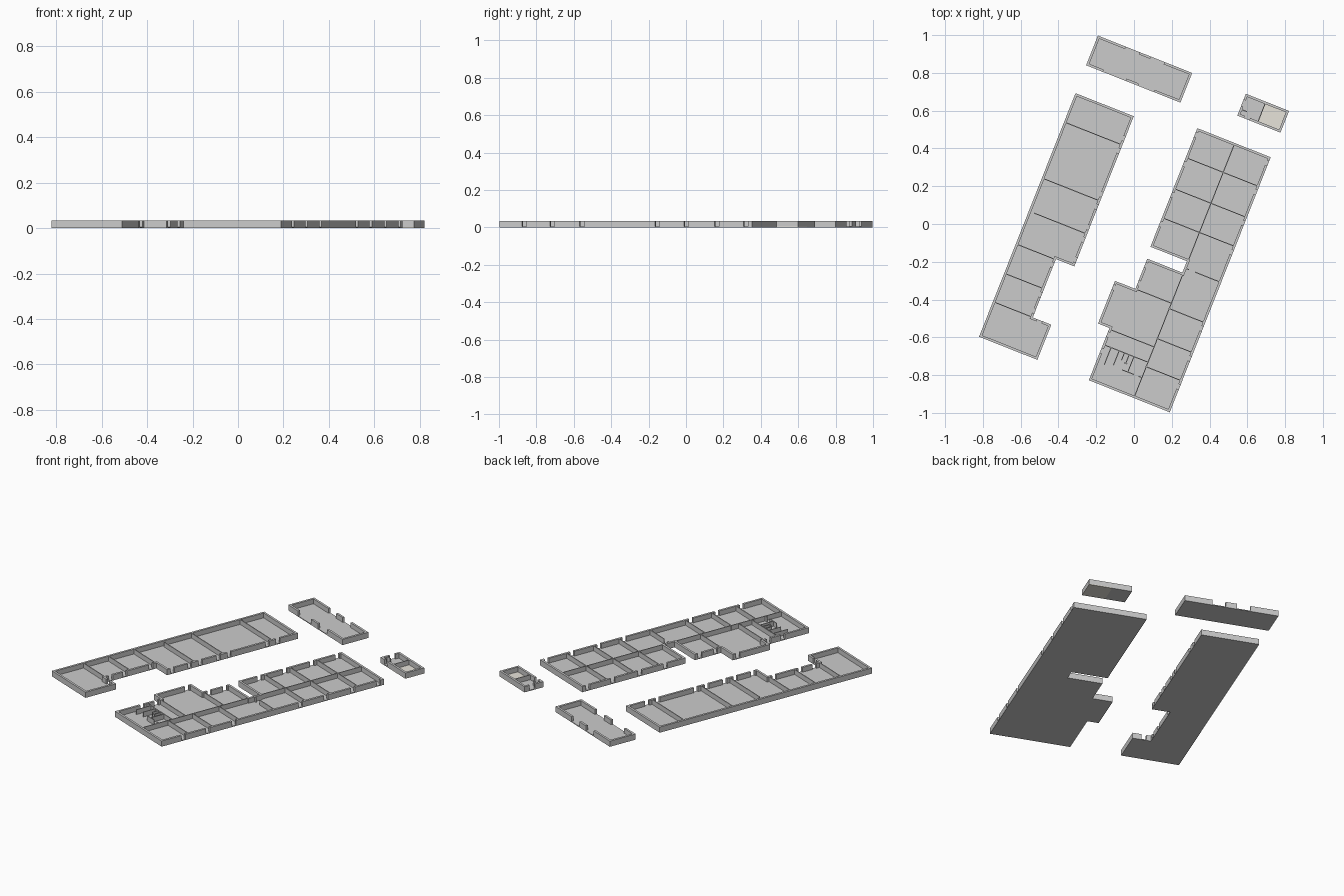
import bpy, bmesh, math
from mathutils import Vector

if "Cube" in bpy.data.objects:
    bpy.data.objects.remove(bpy.data.objects["Cube"])

ANGLE = math.radians(-21.6)   # whole campus is turned in plan
FLOOR, TOP = 0.005, 0.034
OUT, INN = 0.013, 0.005       # outer / inner wall thickness


def prism(bm, pts, z0, z1):
    low = [bm.verts.new((x, y, z0)) for x, y in pts]
    high = [bm.verts.new((x, y, z1)) for x, y in pts]
    n = len(pts)
    bm.faces.new(low[::-1])
    bm.faces.new(high)
    for i in range(n):
        bm.faces.new((low[i], low[(i + 1) % n], high[(i + 1) % n], high[i]))


def finish(bm, name, color=None):
    bmesh.ops.recalc_face_normals(bm, faces=bm.faces)
    me = bpy.data.meshes.new(name)
    bm.to_mesh(me)
    bm.free()
    ob = bpy.data.objects.new(name, me)
    bpy.context.collection.objects.link(ob)
    ob.rotation_euler.z = ANGLE
    if color:
        mat = bpy.data.materials.new(name + "_paint")
        mat.diffuse_color = color
        mat.use_nodes = True
        mat.node_tree.nodes["Principled BSDF"].inputs["Base Color"].default_value = mat.diffuse_color
        me.materials.append(mat)
    return ob


def slab(name, pts, color=None):
    bm = bmesh.new()
    prism(bm, pts, 0, FLOOR)
    finish(bm, name, color)


def outer_walls(name, pts, gaps):
    """Mitred wall ring inside a counter-clockwise outline.
    gaps: edge index -> list of (lo, hi) along that edge's own axis."""
    bm = bmesh.new()
    n = len(pts)
    P = [Vector(p) for p in pts]
    normals = []
    for i in range(n):
        d = (P[(i + 1) % n] - P[i]).normalized()
        normals.append(Vector((-d.y, d.x)))
    inner = [P[i] + OUT * (normals[i - 1] + normals[i]) for i in range(n)]
    for i in range(n):
        a, b = P[i], P[(i + 1) % n]
        ax = 0 if abs(b.x - a.x) > abs(b.y - a.y) else 1
        s = 1 if b[ax] > a[ax] else -1
        start, start_in = a, inner[i]
        for g in sorted(gaps.get(i, []), key=lambda g: s * g[0]):
            near, far = (g if s > 0 else g[::-1])
            p, q = a.copy(), a.copy()
            p[ax], q[ax] = near, far
            prism(bm, [start, p, p + OUT * normals[i], start_in], FLOOR, TOP)
            start, start_in = q, q + OUT * normals[i]
        prism(bm, [start, b, inner[(i + 1) % n], start_in], FLOOR, TOP)
    finish(bm, name)


def partitions(name, across=(), along=()):
    """across: (v, u0, u1) walls; along: (u, v0, v1) walls."""
    bm = bmesh.new()
    h = INN / 2
    for v, a, b in across:
        prism(bm, [(a, v - h), (b, v - h), (b, v + h), (a, v + h)], FLOOR, TOP)
    for u, a, b in along:
        prism(bm, [(u - h, a), (u + h, a), (u + h, b), (u - h, b)], FLOOR, TOP)
    finish(bm, name)


def doors(walls, shift=-0.035, w=0.026):
    return [(v + shift - w / 2, v + shift + w / 2) for v in walls]


# West block
west = [(-.543, -.857), (-.211, -.857), (-.211, -.657), (-.316, -.657),
        (-.316, -.325), (-.211, -.325), (-.211, .53), (-.543, .53)]
slab("west_floor", west)
outer_walls("west_outer_walls", west, {
    2: [(-.29, -.262)],
    3: doors([-.495, -.325]) + doors([-.657], .035),
    5: doors([.366, .047, -.141]) + doors([.366, .047, -.141, -.325], .035)})
partitions("west_partitions", across=[
    (.366, -.53, -.224), (.047, -.53, -.224), (-.141, -.513, -.224),
    (-.328, -.53, -.316), (-.495, -.53, -.329), (-.657, -.53, -.329)])

# East block
east = [(.082, -.857), (.543, -.857), (.543, .595), (.125, .595), (.125, -.08),
        (.333, -.08), (.333, -.145), (.133, -.145), (.133, -.317), (.017, -.317),
        (.017, -.56), (.082, -.56)]
slab("east_floor", east)
outer_walls("east_outer_walls", east, {
    1: doors([-.679, -.519, -.348, .086, .252, .428, .594]),
    3: doors([.594, .428, .252, .086]),
    7: doors([-.145]) + doors([-.317], .035),
    9: doors([-.317]),
    11: doors([-.56, -.653])})
partitions("east_partitions", across=[
    *[(v, .138, .53) for v in (.428, .252, .086)],
    (-.118, .335, .36), (-.118, .394, .53),
    *[(v, .335, .53) for v in (-.348, -.519, -.679)],
    (-.317, .133, .335), (-.566, .082, .335), (-.653, .095, .335)],
    along=[(.3385, -.844, .582)])

# Washroom stalls in the east block
partitions("washroom_stalls",
           across=[(-.741, .225, .294), (-.741, .318, .335), (-.702, .222, .24)],
           along=[(.128, -.75, -.655), (.174, -.735, -.655), (.204, -.695, -.655),
                  (.231, -.702, -.655), (.258, -.741, -.655)])

# North hall with wide openings
hall = [(-.545, .688), (-.008, .688), (-.008, .857), (-.545, .857)]
slab("hall_floor", hall)
outer_walls("hall_walls", hall, {0: [(-.45, -.32), (-.25, -.16)],
                                 2: [(-.385, -.307), (-.243, -.165)]})

# Small north-east hut with a pale floor half
hut = [(.297, .735), (.543, .735), (.543, .859), (.297, .859)]
slab("hut_floor", [(.297, .735), (.411, .735), (.411, .859), (.297, .859)])
slab("hut_pale_floor", [(.411, .735), (.543, .735), (.543, .859), (.411, .859)],
     (.80, .77, .70, 1))
outer_walls("hut_walls", hut, {0: [(.335, .365)], 3: [(.79, .825)]})
partitions("hut_partitions", across=[(.773, .31, .338)], along=[(.411, .748, .846)])
